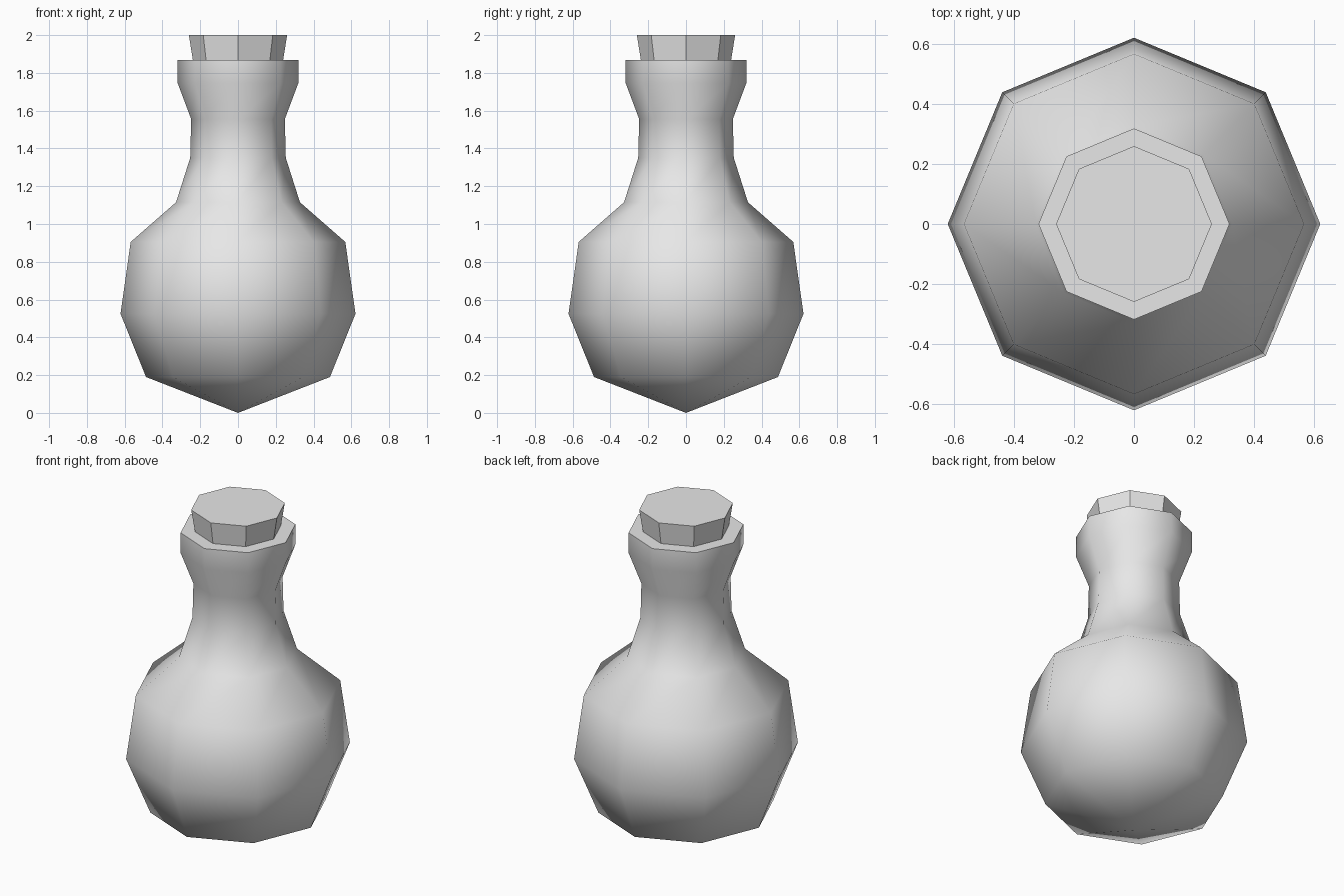
import bpy
import bmesh
from math import cos, sin, pi, radians

cube = bpy.data.objects.get("Cube")
if cube:
    bpy.data.objects.remove(cube, do_unlink=True)

SIDES = 8


def make_material(name, value):
    mat = bpy.data.materials.new(name)
    mat.use_nodes = True
    colour = (value, value, value, 1)
    mat.diffuse_color = colour
    mat.node_tree.nodes["Principled BSDF"].inputs["Base Color"].default_value = colour
    return mat


def lathe(name, profile, mat, smooth):
    """Spin (radius, height) points, bottom to top, into a closed faceted solid."""
    bm = bmesh.new()
    rings = []
    for r, z in profile:
        if r == 0:
            rings.append([bm.verts.new((0, 0, z))] * SIDES)
        else:
            rings.append([bm.verts.new((r * cos(2 * pi * i / SIDES),
                                        r * sin(2 * pi * i / SIDES), z))
                          for i in range(SIDES)])
    for low, high in zip(rings, rings[1:]):
        for i in range(SIDES):
            j = (i + 1) % SIDES
            corners = [low[i], low[j], high[j], high[i]]
            bm.faces.new(list(dict.fromkeys(corners)))
    if profile[0][0] > 0:
        bm.faces.new(rings[0][::-1])
    bm.faces.new(rings[-1])
    bmesh.ops.recalc_face_normals(bm, faces=bm.faces)
    mesh = bpy.data.meshes.new(name)
    bm.to_mesh(mesh)
    bm.free()
    mesh.materials.append(mat)
    obj = bpy.data.objects.new(name, mesh)
    bpy.context.collection.objects.link(obj)
    if smooth:
        bpy.ops.object.select_all(action='DESELECT')
        obj.select_set(True)
        bpy.context.view_layer.objects.active = obj
        bpy.ops.object.shade_smooth_by_angle(angle=radians(65))
    return obj


grey = make_material("light grey", 0.8)

# Flask: pointed base, round belly, narrow neck and flared lip
lathe("flask_body", [(0, 0), (0.487, 0.19), (0.622, 0.525), (0.568, 0.905),
                     (0.328, 1.115), (0.253, 1.35), (0.248, 1.555),
                     (0.319, 1.745), (0.319, 1.867)], grey, True)

# Tapered stopper set into the mouth
lathe("stopper", [(0.225, 1.78), (0.26, 2.0)], grey, False)
